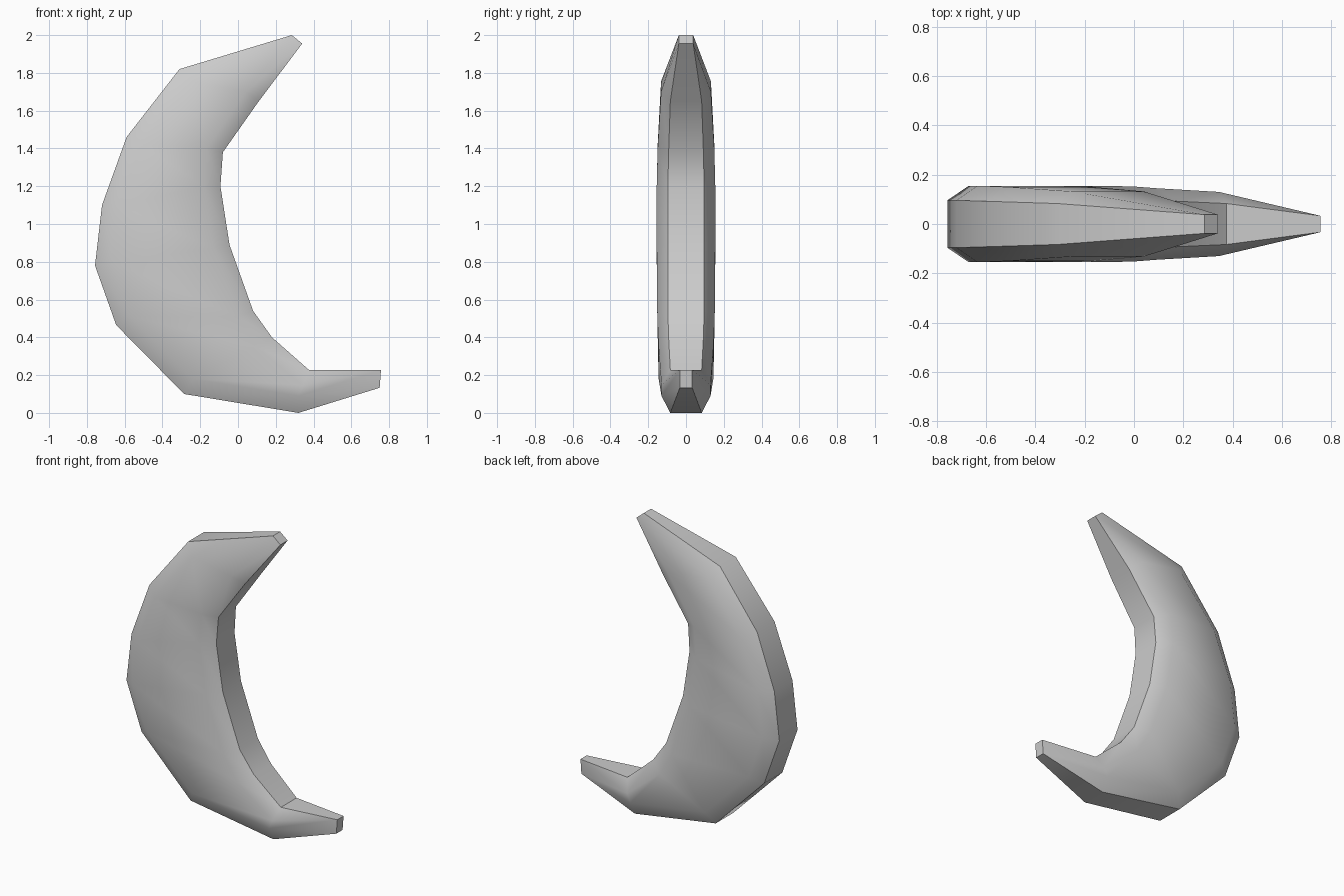
import bpy, bmesh, math

# Stations from upper tip to lower tip:
# outer rim (x, z), outer side edge, inner side edge, inner rim, rim half width, side half width
stations = [
    ((0.285, 2.00), (0.285, 2.00), (0.34, 1.955), (0.34, 1.955), 0.038, 0.038),
    ((-0.31, 1.82), (-0.25, 1.755), (0.04, 1.70), (0.11, 1.65), 0.083, 0.132),
    ((-0.59, 1.46), (-0.51, 1.42), (-0.165, 1.40), (-0.08, 1.38), 0.092, 0.15),
    ((-0.72, 1.10), (-0.635, 1.10), (-0.18, 1.20), (-0.093, 1.20), 0.096, 0.155),
    ((-0.757, 0.78), (-0.67, 0.80), (-0.13, 0.87), (-0.045, 0.89), 0.096, 0.155),
    ((-0.645, 0.465), (-0.57, 0.51), (0.0, 0.51), (0.08, 0.54), 0.096, 0.152),
    ((-0.285, 0.10), (-0.24, 0.18), (0.09, 0.35), (0.18, 0.40), 0.092, 0.145),
    ((0.32, 0.00), (0.32, 0.09), (0.345, 0.147), (0.375, 0.228), 0.083, 0.13),
    ((0.75, 0.133), (0.75, 0.133), (0.757, 0.228), (0.757, 0.228), 0.033, 0.033),
]

# Crescent: loft an eight-sided section through the stations
bm = bmesh.new()
rings = []
for orim, oside, iside, irim, rim, side in stations:
    half = [(orim, rim), (oside, side), (iside, side), (irim, rim)]
    loop = [(p[0], -w, p[1]) for p, w in half] + [(p[0], w, p[1]) for p, w in reversed(half)]
    rings.append([bm.verts.new(co) for co in loop])
for a, b in zip(rings, rings[1:]):
    for i in range(8):
        j = (i + 1) % 8
        bm.faces.new((a[i], a[j], b[j], b[i]))

# Blunt tips: close the ends and collapse doubled points
bm.faces.new(rings[0])
bm.faces.new(rings[-1])
bmesh.ops.remove_doubles(bm, verts=bm.verts, dist=0.001)
bmesh.ops.recalc_face_normals(bm, faces=bm.faces)

mesh = bpy.data.meshes.new("crescent")
bm.to_mesh(mesh)
bm.free()
crescent = bpy.data.objects.new("crescent", mesh)
bpy.context.collection.objects.link(crescent)

# Soft bevels, crisp rims
bpy.context.view_layer.objects.active = crescent
crescent.select_set(True)
bpy.ops.object.shade_smooth_by_angle(angle=math.radians(40))
